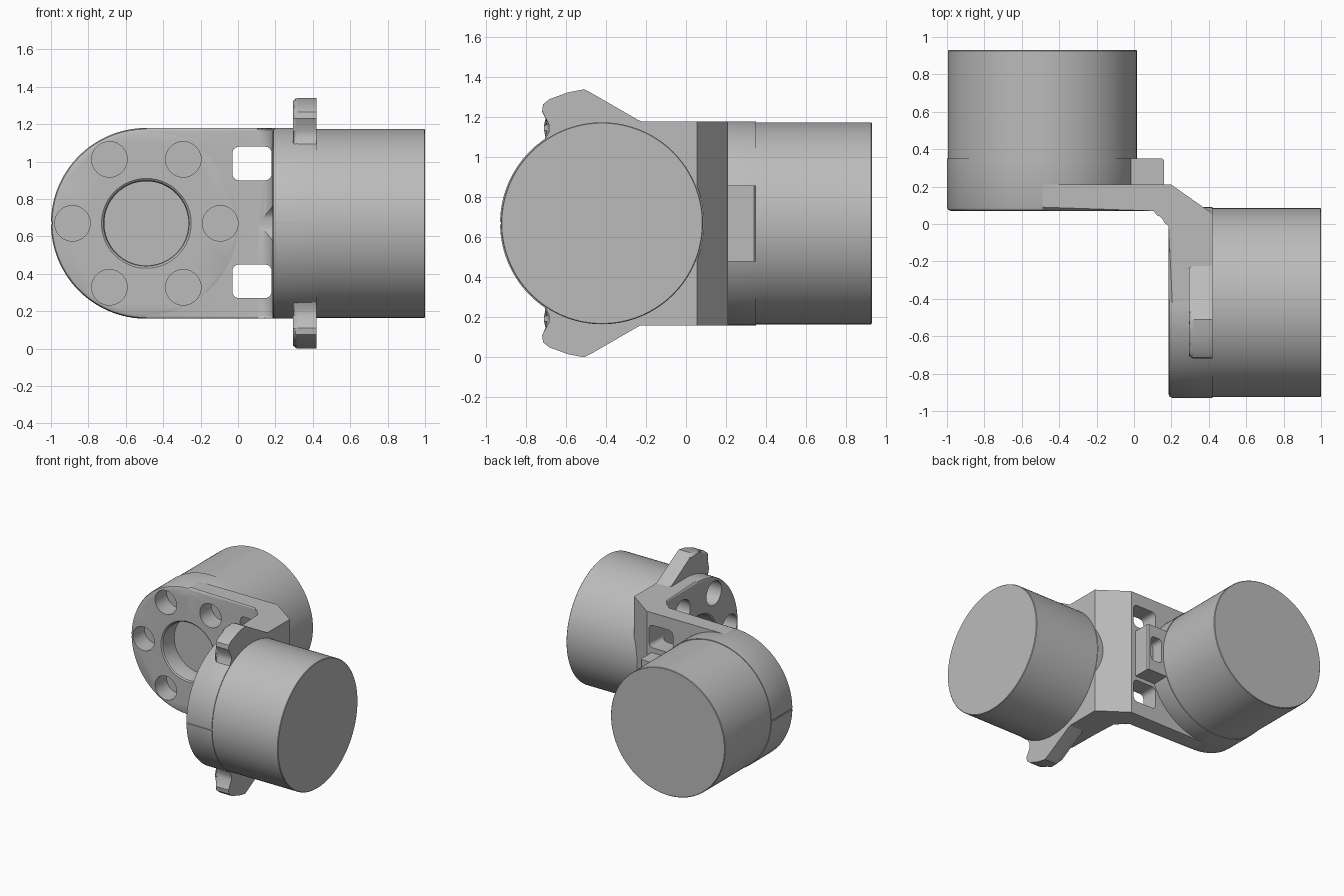
import bpy, bmesh, math

old = bpy.data.objects.get("Cube")
if old:
    bpy.data.objects.remove(old, do_unlink=True)

C = 0.67                    # height of both motor axes
AX, BY = -0.49, -0.42       # back motor centre x, side motor centre y
R = 0.51                    # collar radius

grey = bpy.data.materials.new("plain grey")
grey.use_nodes = True
grey.diffuse_color = (0.5, 0.5, 0.5, 1)
grey.node_tree.nodes["Principled BSDF"].inputs["Base Color"].default_value = (0.5, 0.5, 0.5, 1)


def place(axis, u, v, t):
    """Point from two cross-section coordinates and a distance along the axis."""
    return {"x": (t, u, v), "y": (u, t, v), "z": (u, v, t)}[axis]


def add_prism(bm, pts, axis, a, b):
    lo = [bm.verts.new(place(axis, u, v, a)) for u, v in pts]
    hi = [bm.verts.new(place(axis, u, v, b)) for u, v in pts]
    n = len(pts)
    bm.faces.new(lo)
    bm.faces.new(hi[::-1])
    for i in range(n):
        j = (i + 1) % n
        bm.faces.new((lo[i], hi[i], hi[j], lo[j]))


def add_lathe(bm, profile, axis, cu, cv, n=96):
    rings = []
    for r, t in profile:
        rings.append([bm.verts.new(place(axis, cu + r * math.cos(2 * math.pi * i / n),
                                         cv + r * math.sin(2 * math.pi * i / n), t))
                      for i in range(n)])
    bm.faces.new(rings[0])
    bm.faces.new(rings[-1][::-1])
    for p, q in zip(rings, rings[1:]):
        for i in range(n):
            j = (i + 1) % n
            bm.faces.new((p[i], q[i], q[j], p[j]))


def rounded_rect(u0, u1, v0, v1, r):
    pts = []
    for k, (cu, cv) in enumerate([(u1 - r, v1 - r), (u0 + r, v1 - r),
                                  (u0 + r, v0 + r), (u1 - r, v0 + r)]):
        for s in range(5):
            a = math.pi / 2 * (k + s / 4)
            pts.append((cu + r * math.cos(a), cv + r * math.sin(a)))
    return pts


def round_edges(bm, test, size):
    edges = [e for e in bm.edges if test(*[v.co for v in e.verts])]
    bmesh.ops.bevel(bm, geom=edges, offset=size, segments=3, profile=0.5, affect='EDGES')


def finish(name, bm):
    bmesh.ops.recalc_face_normals(bm, faces=bm.faces[:])
    me = bpy.data.meshes.new(name)
    bm.to_mesh(me)
    bm.free()
    me.materials.append(grey)
    ob = bpy.data.objects.new(name, me)
    bpy.context.collection.objects.link(ob)
    return ob


parts, to_cut = [], []

# Two round motors
for name, axis, cu, t0, t1 in (("back_motor", "y", AX, 0.33, 0.93),
                               ("side_motor", "x", BY, 0.40, 1.0)):
    bm = bmesh.new()
    add_lathe(bm, [(0.505, t0), (0.505, t1 - 0.004), (0.501, t1)], axis, cu, C, 128)
    parts.append(finish(name, bm))

# Round collars with a softened outer rim
for name, axis, cu, t0, t1 in (("back_collar", "y", AX, 0.07, 0.35),
                               ("side_collar", "x", BY, 0.185, 0.42)):
    bm = bmesh.new()
    add_lathe(bm, [(R - 0.02, t0), (R - 0.006, t0 + 0.006), (R, t0 + 0.02), (R, t1)],
              axis, cu, C, 128)
    to_cut.append(finish(name, bm))

# Corner bracket: L section with a filleted inside and a chamfered outside
fillet = [(0.105 + 0.08 * math.sin(math.radians(a)), -0.01 + 0.08 * math.cos(math.radians(a)))
          for a in range(0, 91, 15)]
section = [(AX, 0.07)] + fillet + [(0.185, BY), (0.42, BY), (0.42, 0.055), (0.2, 0.21), (AX, 0.21)]
bm = bmesh.new()
add_prism(bm, section, "z", C - R, C + R)
round_edges(bm, lambda p, q: abs(p.z - q.z) < 1e-4 and max(p.x, q.x) < 0.1855
            and max(p.y, q.y) < 0.0705, 0.02)
to_cut.append(finish("corner_bracket", bm))

# Cable tab beside the back motor
bm = bmesh.new()
add_prism(bm, [(-0.08, 0.2), (0.16, 0.2), (0.16, 0.34), (0.15, 0.35), (-0.08, 0.35)],
          "z", C - 0.19, C + 0.19)
to_cut.append(finish("cable_tab", bm))

# Stop ears above and below the side collar
ear = [(-0.2, 0.4), (-0.2, 0.5), (-0.24, 0.517), (-0.47, 0.65), (-0.51, 0.67), (-0.59, 0.655),
       (-0.685, 0.62), (-0.715, 0.595), (-0.72, 0.56), (-0.685, 0.495), (-0.685, 0.46),
       (-0.715, 0.4), (-0.5, 0.3)]
for name, s in (("upper_ear", 1), ("lower_ear", -1)):
    bm = bmesh.new()
    add_prism(bm, [(y, C + s * z) for y, z in ear], "x", 0.295, 0.42)
    round_edges(bm, lambda p, q: max(p.x, q.x) < 0.296, 0.025)
    parts.append(finish(name, bm))

# Cutter: bolt circles, centre bores, windows, cable pocket and seam grooves
bm = bmesh.new()
for axis, cu, start, face, end in (("y", AX, 0.0, 0.07, 0.215), ("x", BY, 0.05, 0.185, 0.325)):
    add_lathe(bm, [(0.25, face - 0.03), (0.24, face), (0.23, face + 0.008),
                   (0.225, face + 0.025), (0.225, end)], axis, cu, C, 64)
    for k in range(6):
        a = math.radians(60 * k)
        add_lathe(bm, [(0.095, start), (0.095, end)], axis,
                  cu + 0.395 * math.cos(a), C + 0.395 * math.sin(a), 40)
for z in (C - 0.31, C + 0.32):
    add_prism(bm, rounded_rect(-0.03, 0.18, z - 0.09, z + 0.09, 0.035), "y", -0.1, 0.3)
add_prism(bm, rounded_rect(0.03, 0.13, C - 0.1, C + 0.1, 0.03), "y", 0.25, 0.4)
add_prism(bm, [(-0.96, C - 0.006), (-0.922, C - 0.006), (-0.922, C + 0.006), (-0.96, C + 0.006)],
          "x", 0.15, 0.45)
add_prism(bm, [(-1.03, C - 0.006), (-0.992, C - 0.006), (-0.992, C + 0.006), (-1.03, C + 0.006)],
          "y", 0.03, 0.38)
cutter = finish("cutter", bm)
cutter.hide_render = True

for ob in to_cut:
    mod = ob.modifiers.new("cut", 'BOOLEAN')
    mod.operation = 'DIFFERENCE'
    mod.solver = 'EXACT'
    mod.object = cutter
bpy.context.view_layer.update()
deps = bpy.context.evaluated_depsgraph_get()
meshes = [bpy.data.meshes.new_from_object(ob.evaluated_get(deps)) for ob in to_cut]
for ob, me in zip(to_cut, meshes):
    ob.modifiers.clear()
    ob.data = me
bpy.data.objects.remove(cutter, do_unlink=True)

# Smooth curved walls, keep hard edges
bpy.ops.object.select_all(action='DESELECT')
for ob in parts + to_cut:
    ob.select_set(True)
bpy.context.view_layer.objects.active = parts[0]
bpy.ops.object.shade_smooth_by_angle(angle=math.radians(30))
